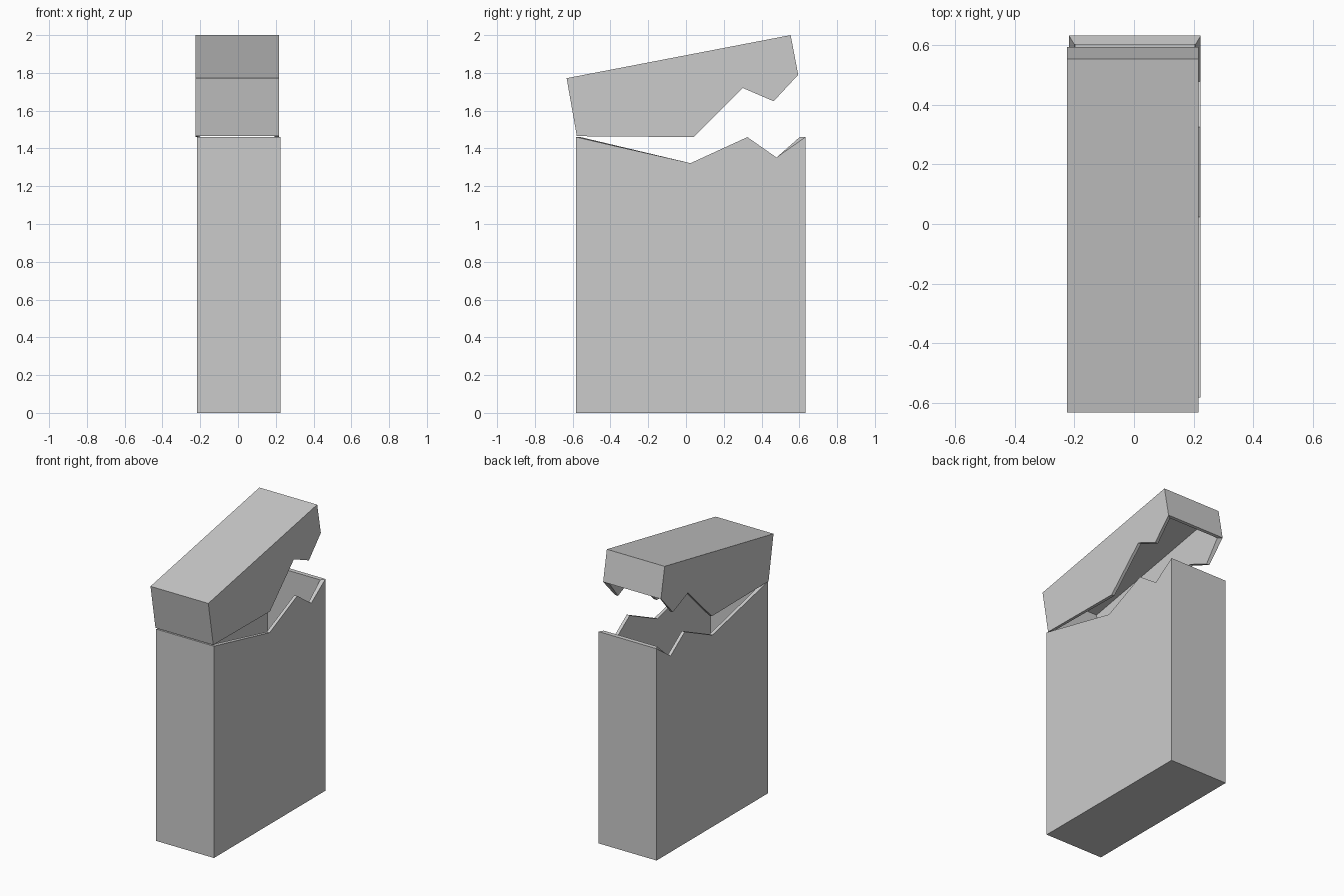
import bpy
import bmesh

if "Cube" in bpy.data.objects:
    bpy.data.objects.remove(bpy.data.objects["Cube"])

WALL = 0.022


def open_box(name, profile, x_min, x_max):
    """Thin-walled box from a (y, z) side profile, counter-clockwise seen from +x.
    The first three profile edges become walls; the torn edges stay open."""
    bm = bmesh.new()
    right = [bm.verts.new((x_max, y, z)) for y, z in profile]
    left = [bm.verts.new((x_min, y, z)) for y, z in profile]
    bm.faces.new(right)
    bm.faces.new(left[::-1])
    for i in range(3):
        bm.faces.new((right[i + 1], right[i], left[i], left[i + 1]))
    mesh = bpy.data.meshes.new(name)
    bm.to_mesh(mesh)
    bm.free()
    obj = bpy.data.objects.new(name, mesh)
    bpy.context.collection.objects.link(obj)
    # wall thickness, growing inwards
    mod = obj.modifiers.new("wall_thickness", 'SOLIDIFY')
    mod.thickness = WALL
    mod.offset = -1
    mod.use_even_offset = True
    return obj


# lower carton with jagged side rims
open_box("carton_body", [
    (-0.582, 1.46), (-0.582, 0), (0.632, 0), (0.632, 1.46),
    (0.479, 1.352), (0.325, 1.46), (0.024, 1.322),
], -0.218, 0.224)

# tilted lid, torn along the matching line
open_box("carton_lid", [
    (0.594, 1.79), (0.554, 2.0), (-0.632, 1.772), (-0.578, 1.465),
    (0.04, 1.46), (0.30, 1.72), (0.464, 1.65),
], -0.225, 0.216)
